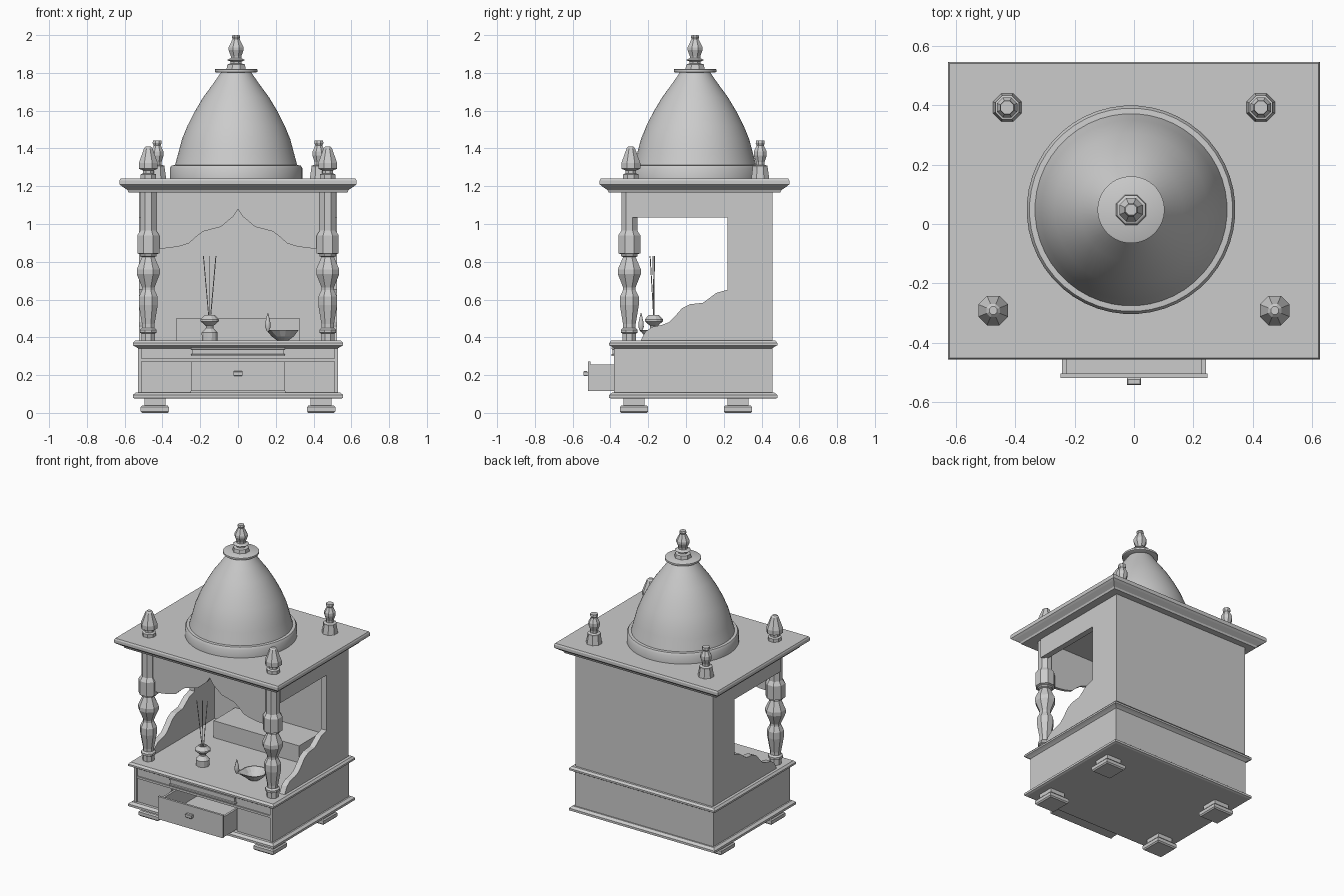
import bpy, bmesh, math
from mathutils import Vector, Matrix


def finish(name, bm, smooth=None):
    bmesh.ops.recalc_face_normals(bm, faces=bm.faces)
    me = bpy.data.meshes.new(name)
    bm.to_mesh(me)
    bm.free()
    ob = bpy.data.objects.new(name, me)
    bpy.context.collection.objects.link(ob)
    if smooth:
        bpy.ops.object.select_all(action='DESELECT')
        ob.select_set(True)
        bpy.context.view_layer.objects.active = ob
        bpy.ops.object.shade_smooth_by_angle(angle=math.radians(smooth))
    return ob


def skin(bm, rings):
    for a, b in zip(rings, rings[1:]):
        n = len(a)
        for i in range(n):
            bm.faces.new((a[i], a[(i + 1) % n], b[(i + 1) % n], b[i]))
    bm.faces.new(rings[0])
    bm.faces.new(rings[-1])


def stack(name, x0, x1, y0, y1, steps):
    """Rectangular moulding: steps of (outward offset, z)."""
    bm = bmesh.new()
    skin(bm, [[bm.verts.new(p) for p in ((x0 - o, y0 - o, z), (x1 + o, y0 - o, z),
                                         (x1 + o, y1 + o, z), (x0 - o, y1 + o, z))]
              for o, z in steps])
    return finish(name, bm)


def box(name, x0, x1, y0, y1, z0, z1):
    return stack(name, x0, x1, y0, y1, [(0, z0), (0, z1)])


def turned(name, x, y, profile, sides=8, smooth=None, z=0):
    """Lathe-turned part: profile of (radius, z)."""
    bm = bmesh.new()
    skin(bm, [[bm.verts.new((x + r * math.cos((i + .5) * math.tau / sides),
                             y + r * math.sin((i + .5) * math.tau / sides), z + h))
               for i in range(sides)] for r, h in profile])
    return finish(name, bm, smooth)


def panel(name, pts, axis, start, depth):
    """Extruded outline; axis 'x' takes (y, z) points, axis 'y' takes (x, z)."""
    bm = bmesh.new()
    rings = []
    for d in (start, start + depth):
        rings.append([bm.verts.new((d, a, z) if axis == 'x' else (a, d, z)) for a, z in pts])
    skin(bm, rings)
    return finish(name, bm)


def rod(name, a, b, r):
    a, b = Vector(a), Vector(b)
    bm = bmesh.new()
    m = Matrix.Translation((a + b) / 2) @ (b - a).to_track_quat('Z', 'Y').to_matrix().to_4x4()
    bmesh.ops.create_cone(bm, cap_ends=True, segments=6, radius1=r, radius2=r,
                          depth=(b - a).length, matrix=m)
    return finish(name, bm)


# Feet
for x in (-.44, .44):
    for y in (-.275, .275):
        stack("foot", x - .05, x + .05, y - .05, y + .05,
              [(.018, 0), (.025, .008), (.025, .03), (.018, .038), (.005, .038), (.005, .08)])

# Base mouldings
B = (-.53, .53, -.38, .457)
stack("plinth_moulding", *B, [(.015, .075), (.027, .08), (.027, .095), (.01, .108), (0, .108)])
stack("altar_top", *B, [(0, .342), (.012, .35), (.027, .358), (.027, .37), (.015, .383)])

# Hollow base cabinet
for s in (-1, 1):
    x = sorted((s * .53, s * .51))
    box("base_side", *x, -.38, .457, .105, .345)
    x = sorted((s * .51, s * .25))
    box("base_front_panel", *x, -.37, -.35, .105, .275)
box("base_back", -.51, .51, .437, .457, .105, .345)
box("middle_rail", -.51, .51, -.378, -.35, .272, .287)
box("upper_front_panel", -.51, .51, -.37, -.35, .287, .345)

# Pull-out tray
stack("pull_out_tray", -.25, .25, -.395, -.2, [(0, .3), (0, .31), (-.006, .313), (-.006, .335), (0, .338), (0, .346)])

# Open drawer
box("drawer_front", -.248, .248, -.52, -.505, .115, .272)
box("drawer_bottom", -.235, .235, -.505, 0, .115, .127)
box("drawer_back", -.235, .235, -.012, 0, .115, .255)
for s in (-1, 1):
    x = sorted((s * .243, s * .228))
    box("drawer_side", *x, -.505, 0, .115, .255)
stack("drawer_knob", -.024, .024, -.543, -.52, [(-.004, .195), (0, .199), (0, .217), (-.004, .221)])

# Shrine walls with scalloped side rails
box("back_wall", -.525, .525, .437, .457, .383, 1.17)
side = [(-.24, .383), (-.215, .43), (-.18, .455), (-.13, .465), (-.09, .48), (-.055, .515),
        (-.02, .555), (.02, .575), (.09, .583), (.12, .605), (.16, .635), (.22, .652),
        (.22, 1.035), (-.285, 1.035), (-.285, 1.17), (.437, 1.17), (.437, .383)]
for s in (-1, 1):
    panel("side_wall", side, 'x', s * .525, -s * .04)

# Front arch
half = [(.44, .87), (.37, .872), (.31, .882), (.26, .897), (.225, .93), (.185, .96), (.14, .972),
        (.09, .985), (.055, 1.015), (.025, 1.04)]
arch = half + [(0, 1.078)] + [(-x, z) for x, z in reversed(half)]
panel("front_arch", arch + [(-.44, 1.17), (.44, 1.17)], 'y', -.31, .02)

# Deity platform
box("rear_platform", -.327, .327, .2, .437, .383, .5)

# Columns and finials
column = [(.038, .38), (.038, .42), (.048, .425), (.048, .44), (.036, .45), (.036, .47), (.054, .57),
          (.054, .615), (.036, .65), (.036, .665), (.066, .735), (.066, .76), (.036, .825),
          (.048, .83), (.048, .84), (.063, .845), (.063, .94), (.046, .965), (.046, 1.18)]
front_finial = [(.044, 0), (.044, .025), (.03, .03), (.03, .045), (.054, .055), (.054, .085),
                (.024, .163), (.014, .172)]
back_finial = [(.052, 0), (.043, .06), (.043, .07), (.025, .075), (.025, .09), (.037, .125),
               (.037, .145), (.02, .178), (.026, .19), (.024, .203)]
for s in (-1, 1):
    turned("front_column", s * .475, -.3, column)
    turned("front_finial", s * .475, -.292, front_finial, z=1.238)
    turned("back_finial", s * .428, .393, back_finial, z=1.238)

# Roof slab
stack("roof", -.58, .58, -.41, .5,
      [(0, 1.168), (.005, 1.18), (.035, 1.2), (.047, 1.21), (.047, 1.23), (.042, 1.24)])

# Dome with base ring and cap
D = (-.01, .048)
turned("dome_ring", *D, [(.352, 1.238), (.352, 1.295), (.343, 1.31), (.32, 1.312)], 48, 35)
turned("dome", *D, [(.326, 1.305), (.318, 1.335), (.303, 1.39), (.287, 1.45), (.258, 1.52),
                    (.22, 1.595), (.175, 1.67), (.12, 1.745), (.075, 1.81)], 48, 35)
turned("dome_cap", *D, [(.108, 1.803), (.113, 1.806), (.113, 1.818), (.108, 1.821)], 48, 35)
turned("dome_finial", *D, [(.055, 1.82), (.05, 1.845), (.032, 1.85), (.032, 1.86), (.052, 1.868),
                           (.03, 1.878), (.03, 1.888), (.043, 1.92), (.043, 1.935), (.02, 1.98),
                           (.024, 1.99), (.02, 2.0)])

# Incense holder and sticks
I = (-.15, -.17)
turned("incense_holder", *I, [(.042, .383), (.044, .425), (.02, .45), (.02, .46), (.05, .485),
                              (.05, .495), (.028, .518), (.02, .518), (.018, .49)], 12)
for dx, dy in ((-.033, -.02), (0, -.005), (.033, .003)):
    rod("incense_stick", (I[0] + dx * .1, I[1], .49), (I[0] + dx, I[1] + dy, .83), .0025)

# Oil lamp: bowl pulled into a spout, with flame
L = Vector((.237, -.16, 0))
lamp = turned("oil_lamp", L.x, L.y, [(.03, .383), (.06, .405), (.085, .438), (.077, .438),
                                     (.052, .41), (.02, .395)], 16)
aim = Vector((-.7, -.7, 0))
for v in lamp.data.vertices:
    d = Vector((v.co.x, v.co.y, 0)) - L
    if d.length > .07 and d.normalized().dot(aim) > .93:
        v.co += aim * .022
turned("lamp_flame", .158, -.238, [(.006, .432), (.016, .455), (.014, .48), (.007, .51), (.001, .53)], 8, 60)
